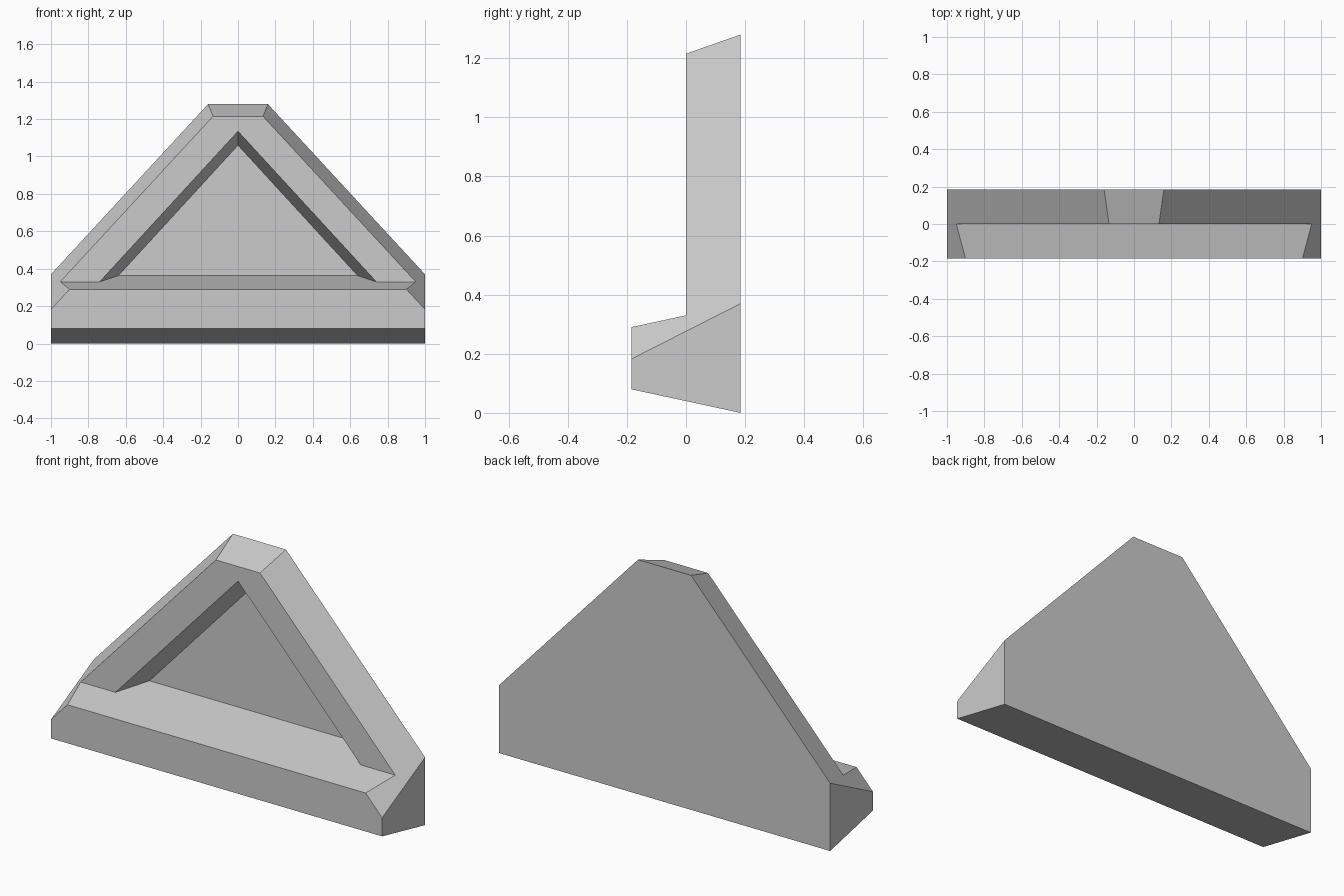
import bpy
import bmesh
from mathutils import Vector

cube = bpy.data.objects.get("Cube")
if cube:
    bpy.data.objects.remove(cube, do_unlink=True)

grey = bpy.data.materials.new("plain grey")
grey.use_nodes = True
grey.diffuse_color = (0.6, 0.6, 0.6, 1)
grey.node_tree.nodes["Principled BSDF"].inputs["Base Color"].default_value = (0.6, 0.6, 0.6, 1)

bm = bmesh.new()

# Side profile (y, z) with the ledge at the front, extruded across the width
profile = [(0.185, 0), (0.185, 1.28), (0, 1.215), (0, 0.33), (-0.185, 0.29), (-0.185, 0.08)]
side = bm.faces.new([bm.verts.new((-1, y, z)) for y, z in profile])
extruded = bmesh.ops.extrude_face_region(bm, geom=[side], use_keep_orig=True)["geom"]
bmesh.ops.translate(bm, vec=(2, 0, 0),
                    verts=[g for g in extruded if isinstance(g, bmesh.types.BMVert)])

# Slice off both slanted sides and cap each cut
for s in (-1, 1):
    cut = bmesh.ops.bisect_plane(bm, geom=bm.verts[:] + bm.edges[:] + bm.faces[:],
                                 plane_co=(s, 0.185, 0.37), plane_no=(0.91 * s, -0.4265, 0.84),
                                 clear_outer=True)["geom_cut"]
    bmesh.ops.edgeloop_fill(bm, edges=[g for g in cut if isinstance(g, bmesh.types.BMEdge)])
bmesh.ops.recalc_face_normals(bm, faces=bm.faces)

# Replace the upright front panel with a frame around a triangular recess
panel = next(f for f in bm.faces
             if f.normal.y < -0.99 and f.calc_center_median().z > 0.5)
corners = sorted(panel.verts, key=lambda v: (round(v.co.z, 3), v.co.x))
low_l, low_r, top_l, top_r = corners
bmesh.ops.delete(bm, geom=[panel], context="FACES_ONLY")


def split_at(a, b, x):
    """Add a vertex at x on the edge from a to b."""
    edge = bm.edges.get((a, b))
    vert = bmesh.utils.edge_split(edge, a, 0.5)[1]
    vert.co = a.co.lerp(b.co, (x - a.co.x) / (b.co.x - a.co.x))
    return vert


left = split_at(low_l, low_r, -0.74)
right = split_at(left, low_r, 0.74)
outer = [left, right, bm.verts.new((0, 0, 1.135))]
inner = [bm.verts.new(Vector(p)) for p in
         ((-0.64, 0.15, 0.3625), (0.64, 0.15, 0.3625), (0, 0.15, 1.06))]
apex = outer[2]
mid_top = split_at(top_l, top_r, 0)
bm.faces.new([low_l, left, apex, mid_top, top_l])
bm.faces.new([right, low_r, top_r, mid_top, apex])
for i in range(3):
    j = (i + 1) % 3
    bm.faces.new([outer[i], outer[j], inner[j], inner[i]])
bm.faces.new(inner)
bmesh.ops.recalc_face_normals(bm, faces=bm.faces)

mesh = bpy.data.meshes.new("recessed_wedge_block")
bm.to_mesh(mesh)
bm.free()
mesh.materials.append(grey)
block = bpy.data.objects.new("recessed_wedge_block", mesh)
bpy.context.collection.objects.link(block)
